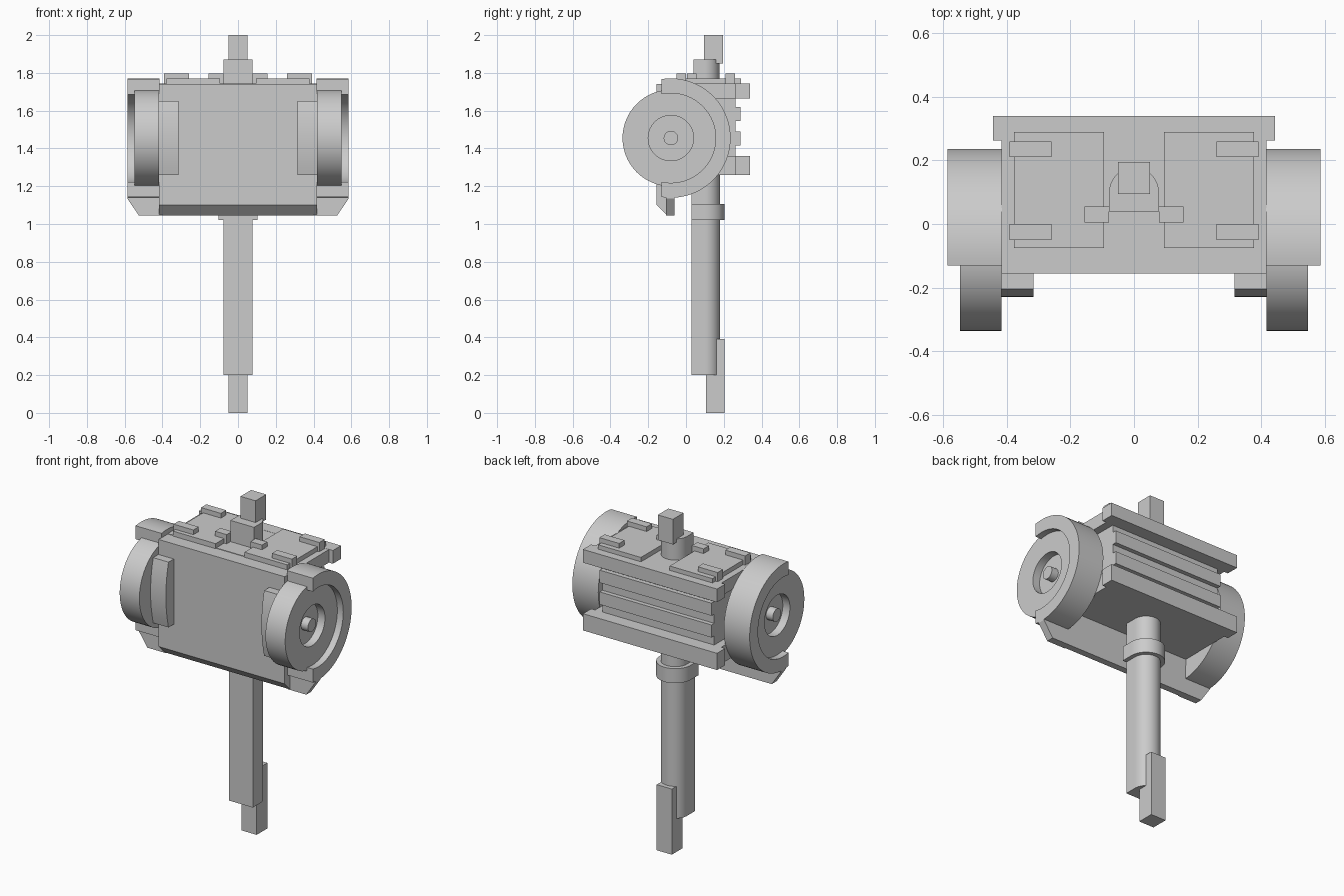
import bpy, bmesh, math
from mathutils import Vector

cube = bpy.data.objects.get("Cube")
if cube:
    bpy.data.objects.remove(cube, do_unlink=True)

grey = bpy.data.materials.new("plain_grey")
grey.use_nodes = True
grey.diffuse_color = (0.6, 0.6, 0.6, 1)
grey.node_tree.nodes["Principled BSDF"].inputs["Base Color"].default_value = (0.6, 0.6, 0.6, 1)


def finish(name, bm):
    bmesh.ops.recalc_face_normals(bm, faces=bm.faces)
    mesh = bpy.data.meshes.new(name)
    bm.to_mesh(mesh)
    bm.free()
    mesh.materials.append(grey)
    ob = bpy.data.objects.new(name, mesh)
    bpy.context.collection.objects.link(ob)
    bpy.ops.object.select_all(action='DESELECT')
    ob.select_set(True)
    bpy.context.view_layer.objects.active = ob
    bpy.ops.object.shade_smooth_by_angle(angle=math.radians(30))
    return ob


def prism(name, profile, lo, hi, axis):
    """Extrude a flat profile along x (profile in y, z), y (x, z) or z (x, y)."""
    def place(p, t):
        c = list(p)
        c.insert("xyz".index(axis), t)
        return Vector(c)
    bm = bmesh.new()
    face = bm.faces.new([bm.verts.new(place(p, lo)) for p in profile])
    ext = bmesh.ops.extrude_face_region(bm, geom=[face])
    moved = [g for g in ext["geom"] if isinstance(g, bmesh.types.BMVert)]
    bmesh.ops.translate(bm, verts=moved, vec=place((0, 0), hi - lo))
    return finish(name, bm)


def box(name, x, y, z):
    return prism(name, [(x[0], y[0]), (x[1], y[0]), (x[1], y[1]), (x[0], y[1])], z[0], z[1], 'z')


def arc(cx, cy, r, a0, a1, n):
    return [(cx + r * math.cos(a0 + (a1 - a0) * i / n),
             cy + r * math.sin(a0 + (a1 - a0) * i / n)) for i in range(n + 1)]


def lathe_x(name, profile, side, cy, cz, steps=64):
    """Spin (x, radius) points around an axis parallel to x."""
    bm = bmesh.new()
    verts = [bm.verts.new((side * x, cy, cz + r)) for x, r in profile]
    edges = [bm.edges.new(pair) for pair in zip(verts, verts[1:])]
    bmesh.ops.spin(bm, geom=verts + edges, cent=(0, cy, cz), axis=(1, 0, 0),
                   angle=math.tau, steps=steps, use_duplicate=False)
    bmesh.ops.remove_doubles(bm, verts=bm.verts, dist=0.0005)
    return finish(name, bm)


def d_shape(r, front, cy):
    """Flat front with a rounded back."""
    return [(-r, front), (r, front)] + arc(0, cy, r, 0, math.pi, 24)


# Body: core, front plate with bevelled foot, top slab and rear bars
prism("front_plate", [(-0.155, 1.74), (-0.155, 1.10), (-0.10, 1.045), (-0.06, 1.045), (-0.06, 1.74)],
      -0.417, 0.417, 'x')
box("body_core", (-0.37, 0.37), (-0.07, 0.262), (1.262, 1.70))
box("top_slab", (-0.417, 0.417), (-0.07, 0.338), (1.665, 1.743))
box("rear_top_bar", (-0.443, 0.443), (0.263, 0.34), (1.665, 1.744))
box("lower_slab", (-0.417, 0.417), (-0.07, 0.27), (1.26, 1.36))
box("rear_lower_bar", (-0.443, 0.443), (0.263, 0.34), (1.26, 1.36))
for i, z in enumerate((1.415, 1.545)):
    box(f"rear_rib_{i + 1}", (-0.37, 0.37), (0.25, 0.288), (z, z + 0.075))

# Shaft, collar, foot and top mast
prism("shaft", d_shape(0.078, 0.028, 0.102), 0.2, 1.30, 'z')
prism("collar", d_shape(0.103, 0.028, 0.102), 1.02, 1.107, 'z')
box("foot_peg", (-0.05, 0.05), (0.105, 0.205), (0, 0.392))
prism("mast_mount", d_shape(0.078, 0.04, 0.1), 1.72, 1.87, 'z')
box("mast_post", (-0.05, 0.05), (0.095, 0.195), (1.85, 2.0))

# Parts repeated on both sides
WY, WZ = -0.08, 1.455
for side, tag in ((1, "left"), (-1, "right")):
    def sx(a, b):
        return tuple(sorted((side * a, side * b)))

    # Wheel with recessed hub and axle pin
    lathe_x(f"{tag}_wheel", [(0.417, 0), (0.417, 0.256), (0.547, 0.256), (0.547, 0.12), (0.50, 0.12),
                             (0.50, 0.038), (0.545, 0.038), (0.545, 0)], side, WY, WZ)

    # Open-fronted wheel guard
    ro, ri = 0.316, 0.237
    ao, ai = math.acos(-0.05 / ro), math.acos(-0.05 / ri)
    prism(f"{tag}_wheel_guard", arc(WY, WZ, ro, -ao, ao, 48) + arc(WY, WZ, ri, ai, -ai, 48),
          *sx(0.415, 0.586), 'x')

    # Bevelled wing below the guard
    prism(f"{tag}_wing", [(side * x, z) for x, z in
                          ((0.40, 1.045), (0.525, 1.045), (0.586, 1.135), (0.586, 1.16), (0.40, 1.16))],
          -0.105, -0.06, 'y')

    # Curved front pad
    half = math.asin(0.195 / 0.77)
    pad = arc(0.54, WZ, 0.77, math.pi - half, math.pi + half, 8)
    prism(f"{tag}_front_pad", pad + [(-0.15, 1.26), (-0.15, 1.65)], *sx(0.316, 0.418), 'x')

    # Roof hatch with clips and inner block
    box(f"{tag}_hatch", sx(0.095, 0.378), (-0.075, 0.29), (1.73, 1.77))
    for y, end in ((-0.05, "front"), (0.21, "rear")):
        box(f"{tag}_{end}_clip", sx(0.26, 0.391), (y, y + 0.05), (1.73, 1.798))
    box(f"{tag}_inner_block", sx(0.078, 0.155), (0.005, 0.055), (1.73, 1.798))
